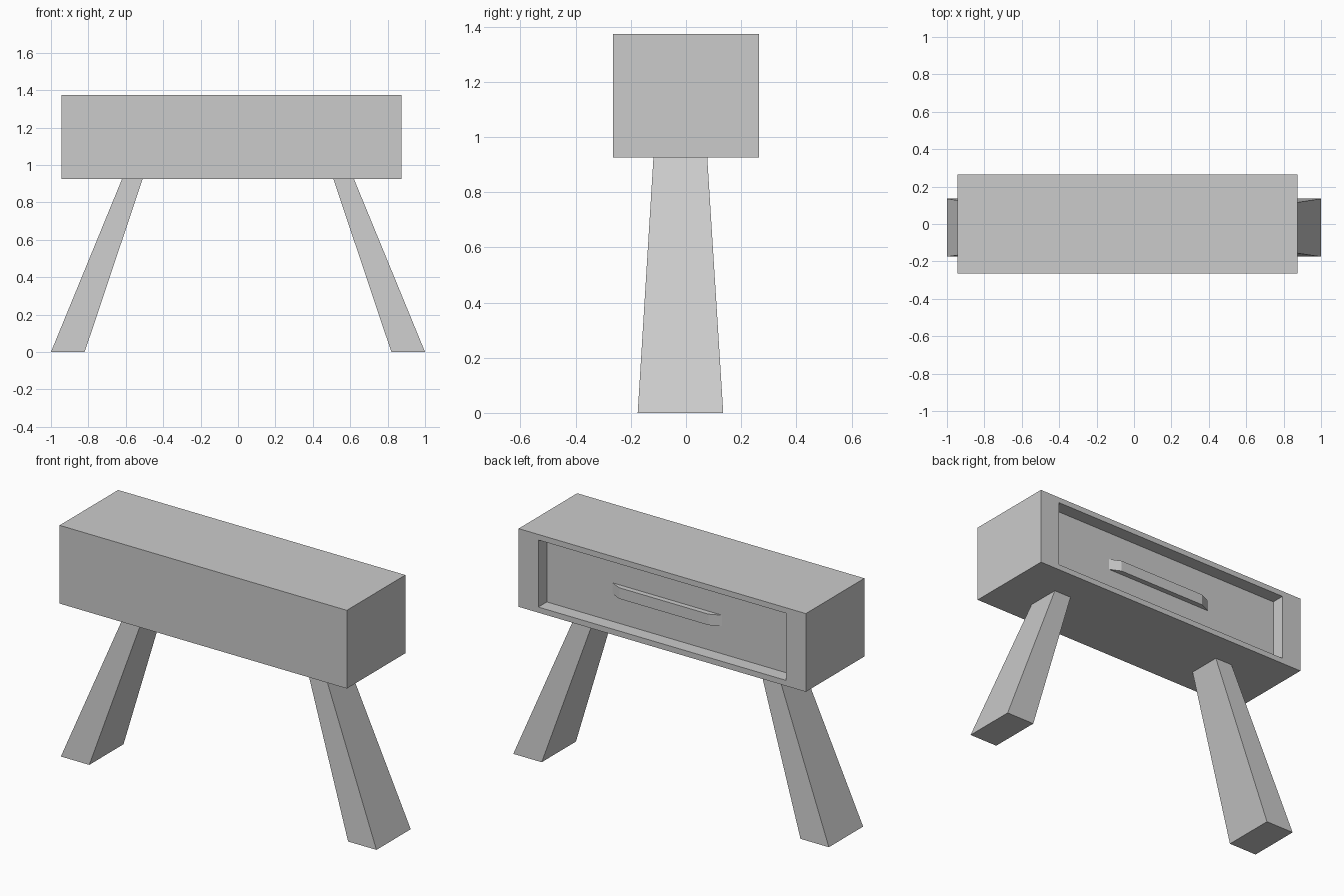
import bpy, bmesh
from mathutils import Vector

if "Cube" in bpy.data.objects:
    bpy.data.objects.remove(bpy.data.objects["Cube"])


def make_object(name, bm):
    bmesh.ops.recalc_face_normals(bm, faces=bm.faces)
    mesh = bpy.data.meshes.new(name)
    bm.to_mesh(mesh)
    bm.free()
    obj = bpy.data.objects.new(name, mesh)
    bpy.context.collection.objects.link(obj)
    return obj


def rect(bm, a, b):
    """Four verts of an axis-aligned flat rectangle between corners a and b."""
    flat = next(i for i in range(3) if a[i] == b[i])
    u, v = [i for i in range(3) if i != flat]
    verts = []
    for su, sv in ((0, 0), (1, 0), (1, 1), (0, 1)):
        p = list(a)
        p[u] = (a, b)[su][u]
        p[v] = (a, b)[sv][v]
        verts.append(bm.verts.new(p))
    return verts


def loft(name, rects, cap_first=True):
    """Join successive rectangles into one closed shell."""
    bm = bmesh.new()
    rings = [rect(bm, a, b) for a, b in rects]
    for r, s in zip(rings, rings[1:]):
        for i in range(4):
            j = (i + 1) % 4
            bm.faces.new((r[i], r[j], s[j], s[i]))
    if cap_first:
        bm.faces.new(rings[0])
    bm.faces.new(rings[-1])
    return make_object(name, bm)


# Cabinet box with the drawer front set back into the rear face
FRONT, BACK, DRAWER = -0.265, 0.265, 0.188
loft("cabinet", [
    ((-0.945, FRONT, 0.925), (0.875, FRONT, 1.373)),
    ((-0.945, BACK, 0.925), (0.875, BACK, 1.373)),
    ((-0.82, BACK, 0.957), (0.75, BACK, 1.341)),
    ((-0.82, DRAWER, 0.957), (0.75, DRAWER, 1.341)),
])

# Drawer handle: a bar with bevelled ends
loft("drawer_handle", [
    ((-0.36, DRAWER, 1.115), (0.334, DRAWER, 1.178)),
    ((-0.295, DRAWER + 0.03, 1.115), (0.27, DRAWER + 0.03, 1.178)),
])

# Splayed tapering legs, mirrored left and right
for name, s in (("right_leg", 1), ("left_leg", -1)):
    loft(name, [
        ((s * 0.82, -0.175, 0), (s * 1.0, 0.135, 0)),
        ((s * 0.51, -0.118, 0.925), (s * 0.62, 0.077, 0.925)),
    ])
